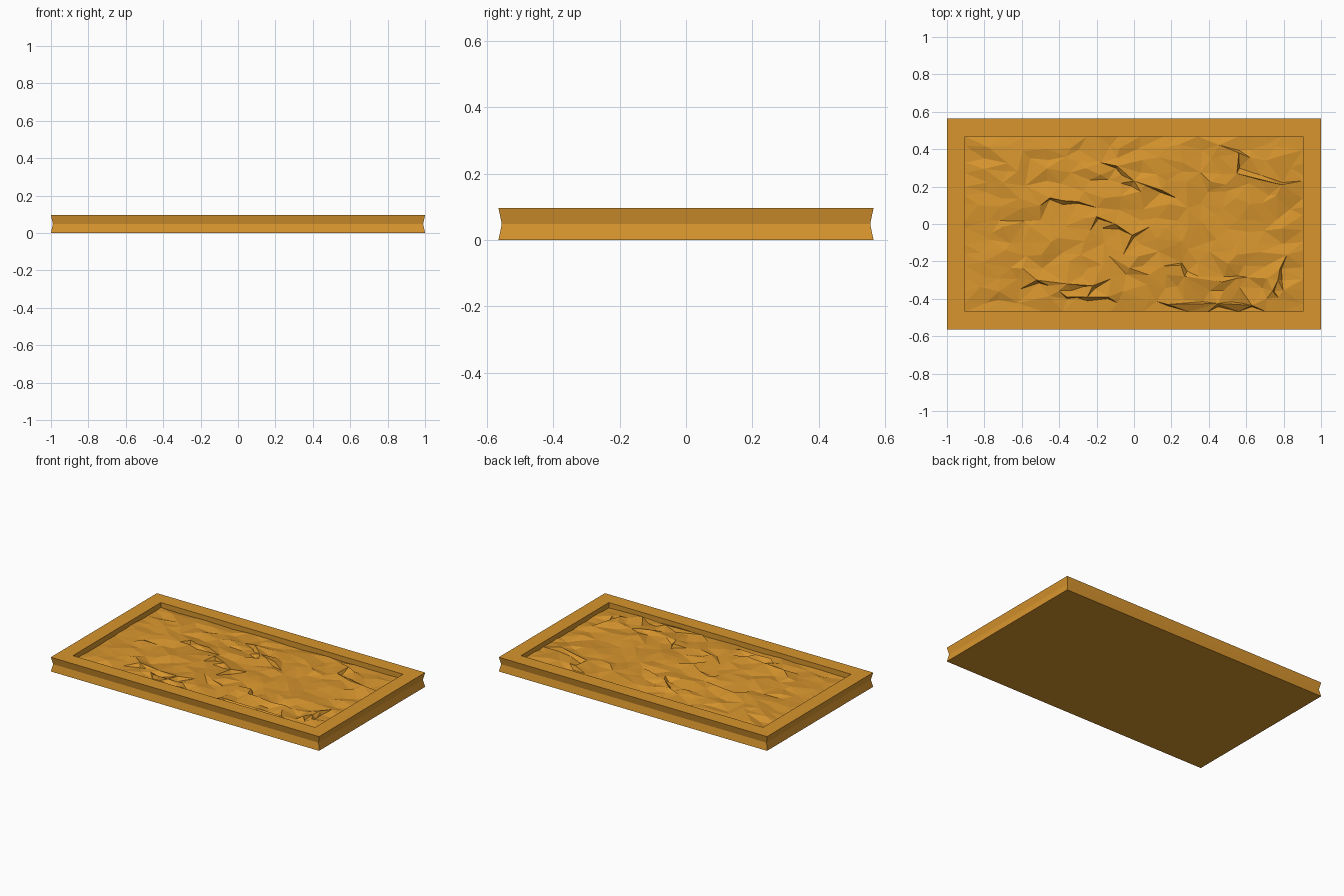
import bpy
import bmesh
import random
from mathutils import Vector
from mathutils.geometry import delaunay_2d_cdt

random.seed(7)
if "Cube" in bpy.data.objects:
    bpy.data.objects.remove(bpy.data.objects["Cube"], do_unlink=True)

HALF_X, HALF_Y = 1.0, 0.565
RIM = 0.097
HEIGHT = 0.096
EDGE_Z = 0.062

ochre = bpy.data.materials.new("ochre")
ochre.use_nodes = True
colour = (0.68, 0.30, 0.027, 1)
ochre.diffuse_color = colour
ochre.node_tree.nodes["Principled BSDF"].inputs["Base Color"].default_value = colour


def add_object(name, bm):
    mesh = bpy.data.meshes.new(name)
    bm.to_mesh(mesh)
    bm.free()
    mesh.materials.append(ochre)
    obj = bpy.data.objects.new(name, mesh)
    bpy.context.collection.objects.link(obj)


# Tray: rectangular loops of (inset, height), with a grooved outer wall
bm = bmesh.new()
profile = [(0, 0), (0.01, HEIGHT / 2), (0, HEIGHT), (RIM, HEIGHT), (RIM, 0.03)]
loops = []
for inset, z in profile:
    x, y = HALF_X - inset, HALF_Y - inset
    loops.append([bm.verts.new((sx * x, sy * y, z))
                  for sx, sy in ((-1, -1), (1, -1), (1, 1), (-1, 1))])
for low, high in zip(loops, loops[1:]):
    for i in range(4):
        j = (i + 1) % 4
        bm.faces.new((low[i], low[j], high[j], high[i]))
bm.faces.new(loops[0][::-1])
bm.faces.new(loops[-1])
bmesh.ops.recalc_face_normals(bm, faces=bm.faces)
add_object("tray_frame", bm)

# Rough relief: chipped crests, each with a low foot beside it
ix, iy = HALF_X - RIM, HALF_Y - RIM
points, edges = [], []


def add_point(x, y, z):
    points.append(Vector((x, y, z)))
    return len(points) - 1


def add_crest(path, foot):
    for k, (x, y) in enumerate(path):
        top = add_point(x, y, 0.087 - 0.004 * (k % 2))
        if k:
            edges.append((top - 2, top))
        inward = 0.7 if 0 < k < len(path) - 1 else 0.3
        add_point(x + foot[0] * inward, y + foot[1] * inward, 0.06)


crests = [
    ([(-0.52, -0.30), (-0.36, -0.32), (-0.22, -0.33)], (0.04, -0.05)),
    ([(-0.36, -0.39), (-0.25, -0.39), (-0.14, -0.39)], (0, -0.03)),
    ([(0.25, -0.22), (0.27, -0.28), (0.47, -0.31), (0.55, -0.29)], (0.02, 0.04)),
    ([(0.56, 0.38), (0.55, 0.27), (0.79, 0.21)], (0.02, 0.04)),
    ([(-0.09, 0.31), (0, 0.23), (0.15, 0.18)], (-0.02, -0.04)),
    ([(-0.2, 0.04), (-0.1, 0.0), (-0.01, -0.06)], (0.03, -0.04)),
    ([(0.78, -0.24), (0.77, -0.3), (0.74, -0.36)], (0.03, 0)),
    ([(0.18, -0.43), (0.45, -0.425), (0.63, -0.435)], (0, -0.025)),
    ([(-0.45, 0.14), (-0.38, 0.125), (-0.3, 0.12)], (0, -0.03)),
]
for path, foot in crests:
    add_crest(path, foot)
crest_points = list(points)

# Jittered facets, low at the edge and higher towards the middle
COLS, ROWS = 17, 15
for i in range(COLS + 1):
    for j in range(ROWS + 1):
        on_x, on_y = i in (0, COLS), j in (0, ROWS)
        x = -ix + 2 * ix * i / COLS + (0 if on_x else random.uniform(-0.04, 0.04))
        y = -iy + 2 * iy * j / ROWS + (0 if on_y else random.uniform(-0.02, 0.02))
        here = Vector((x, y))
        if any((p.xy - here).length < 0.04 for p in crest_points):
            continue
        if on_x or on_y:
            z = EDGE_Z + random.uniform(-0.004, 0.004)
        else:
            rise = min(1, 6 * min(ix - abs(x), iy - abs(y)))
            z = EDGE_Z + 0.01 * rise + random.uniform(-0.011, 0.011)
        add_point(x, y, z)

flat = [p.xy for p in points]
out_verts, _, out_faces, origins, _, _ = delaunay_2d_cdt(flat, edges, [], 0, 0.0001)
bm = bmesh.new()
verts = []
for co, source in zip(out_verts, origins):
    z = points[source[0]].z if source else 0.075
    verts.append(bm.verts.new((co.x, co.y, z)))
for face in out_faces:
    bm.faces.new([verts[i] for i in face])
for face in bm.faces:
    face.normal_update()
    if face.normal.z < 0:
        face.normal_flip()
add_object("rough_relief", bm)
